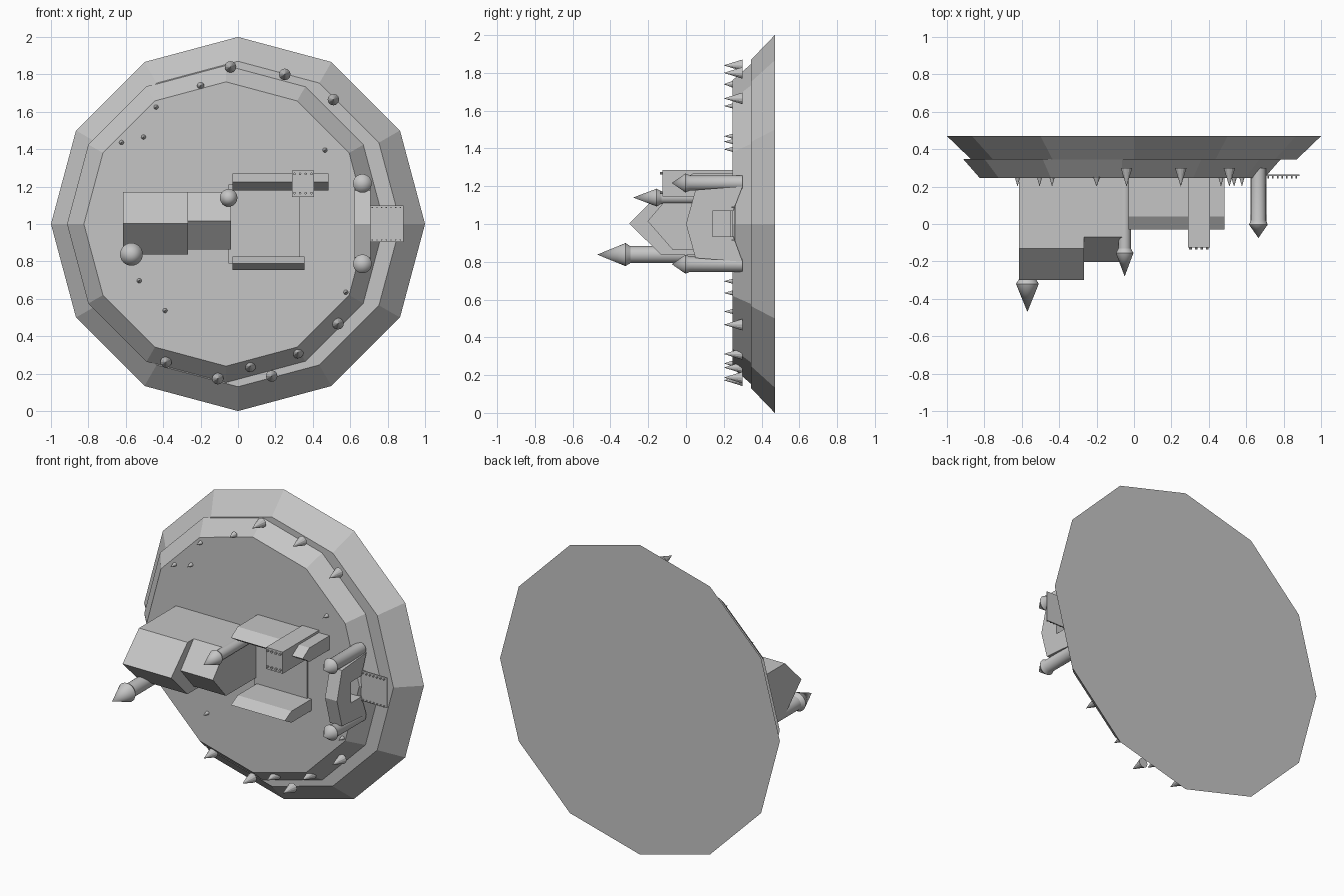
import bpy, bmesh, math

if "Cube" in bpy.data.objects:
    bpy.data.objects.remove(bpy.data.objects["Cube"])

grey = bpy.data.materials.new("plain_grey")
grey.diffuse_color = (0.56, 0.56, 0.56, 1)
grey.use_nodes = True
grey.node_tree.nodes["Principled BSDF"].inputs["Base Color"].default_value = grey.diffuse_color


def finish(name, bm):
    bmesh.ops.recalc_face_normals(bm, faces=bm.faces)
    me = bpy.data.meshes.new(name)
    bm.to_mesh(me)
    bm.free()
    me.materials.append(grey)
    ob = bpy.data.objects.new(name, me)
    bpy.context.collection.objects.link(ob)
    return ob


def lathe(name, cx, cz, rings, n):
    """Turned solid along y from (radius, y) rings; radius 0 makes a tip."""
    bm = bmesh.new()
    loops = []
    for r, y in rings:
        if r == 0:
            loops.append([bm.verts.new((cx, y, cz))])
        else:
            loops.append([bm.verts.new((cx + r * math.cos(2 * math.pi * i / n), y,
                                        cz + r * math.sin(2 * math.pi * i / n))) for i in range(n)])
    for a, b in zip(loops, loops[1:]):
        for i in range(n):
            j = (i + 1) % n
            if len(b) == 1:
                bm.faces.new((a[i], a[j], b[0]))
            else:
                bm.faces.new((a[i], a[j], b[j], b[i]))
    for l in (loops[0], loops[-1]):
        if len(l) > 1:
            bm.faces.new(l)
    return finish(name, bm)


def prism(name, x0, x1, profile):
    """Extrude a (y, z) profile from x0 to x1."""
    bm = bmesh.new()
    a = [bm.verts.new((x0, y, z)) for y, z in profile]
    b = [bm.verts.new((x1, y, z)) for y, z in profile]
    bm.faces.new(a)
    bm.faces.new(b)
    for i in range(len(a)):
        j = (i + 1) % len(a)
        bm.faces.new((a[i], a[j], b[j], b[i]))
    return finish(name, bm)


def box(name, x0, x1, y0, y1, z0, z1):
    return prism(name, x0, x1, [(y0, z0), (y1, z0), (y1, z1), (y0, z1)])


def nosed(name, x0, x1, y_tip, y_side, z0, z1, z_tip):
    """Block on the disc with a wedge-shaped nose."""
    return prism(name, x0, x1, [(0.27, z0), (y_side, z0), (y_tip, z_tip), (y_side, z1), (0.27, z1)])


# Twelve-sided hull, two stepped tiers
lathe("hull_outer_tier", 0, 1, [(1.0, 0.47), (0.87, 0.345)], 12)
lathe("hull_inner_tier", -0.064, 1, [(0.85, 0.348), (0.76, 0.245)], 12)

# Central buildings
nosed("large_block", -0.615, -0.268, -0.30, -0.132, 0.836, 1.17, 1.003)
nosed("middle_block", -0.268, -0.037, -0.203, -0.07, 0.863, 1.17, 1.015)
box("bay_floor", -0.05, 0.33, 0.235, 0.26, 0.79, 1.21)
nosed("upper_bar", -0.03, 0.483, -0.03, 0.04, 1.18, 1.27, 1.225)
nosed("lower_bar", -0.03, 0.355, -0.03, 0.04, 0.753, 0.827, 0.79)

# Crossing box with rivets on its front
box("cross_box", 0.288, 0.407, -0.125, 0.26, 1.145, 1.285)
for z in (1.165, 1.268):
    for i in range(4):
        lathe("cross_box_rivet", 0.302 + i * 0.03, z, [(0.007, -0.12), (0.007, -0.137)], 8)

# Right-hand bracket with a rear notch
prism("side_bracket", 0.622, 0.708,
      [(0.30, 1.2), (0.05, 1.18), (0.0, 1.0), (0.05, 0.82), (0.30, 0.8),
       (0.25, 0.935), (0.14, 0.935), (0.14, 1.07), (0.25, 1.07)])

# Thin side plate with two rows of rivets
box("side_plate", 0.70, 0.885, 0.256, 0.264, 0.905, 1.10)
for z in (0.915, 1.088):
    for i in range(7):
        lathe("side_plate_rivet", 0.718 + i * 0.025, z, [(0.004, 0.258), (0.004, 0.242)], 6)


# Pointed towers: x, z, shaft radius, head radius, head base y, tip y
for x, z, r, rh, yb, yt in [(-0.57, 0.838, 0.045, 0.061, -0.32, -0.47),
                            (-0.05, 1.14, 0.033, 0.047, -0.155, -0.28),
                            (0.665, 1.217, 0.04, 0.05, -0.003, -0.075),
                            (0.665, 0.787, 0.04, 0.05, -0.003, -0.075)]:
    tower = lathe("pointed_tower", x, z, [(r, 0.30), (r, yb + 0.025), (rh, yb), (0, yt)], 24)
    for p in tower.data.polygons:
        p.use_smooth = len(p.vertices) < 5
    tower.data.set_sharp_from_angle(angle=math.radians(25))

# Rim spikes
for x, z in [(-0.04, 1.84), (0.25, 1.80), (0.51, 1.665), (0.535, 0.467), (0.32, 0.312),
             (0.18, 0.187), (0.065, 0.24), (-0.108, 0.173), (-0.385, 0.262)]:
    lathe("rim_spike", x, z, [(0.031, 0.30), (0, 0.20)], 12)

# Small spikes on the face
for x, z, r in [(-0.2, 1.74, 0.019), (-0.438, 1.625, 0.014), (-0.505, 1.465, 0.014),
                (-0.623, 1.436, 0.014), (0.465, 1.395, 0.014), (-0.528, 0.697, 0.014),
                (-0.39, 0.537, 0.014), (0.577, 0.635, 0.014)]:
    lathe("face_spike", x, z, [(r, 0.25), (0, 0.20)], 12)
